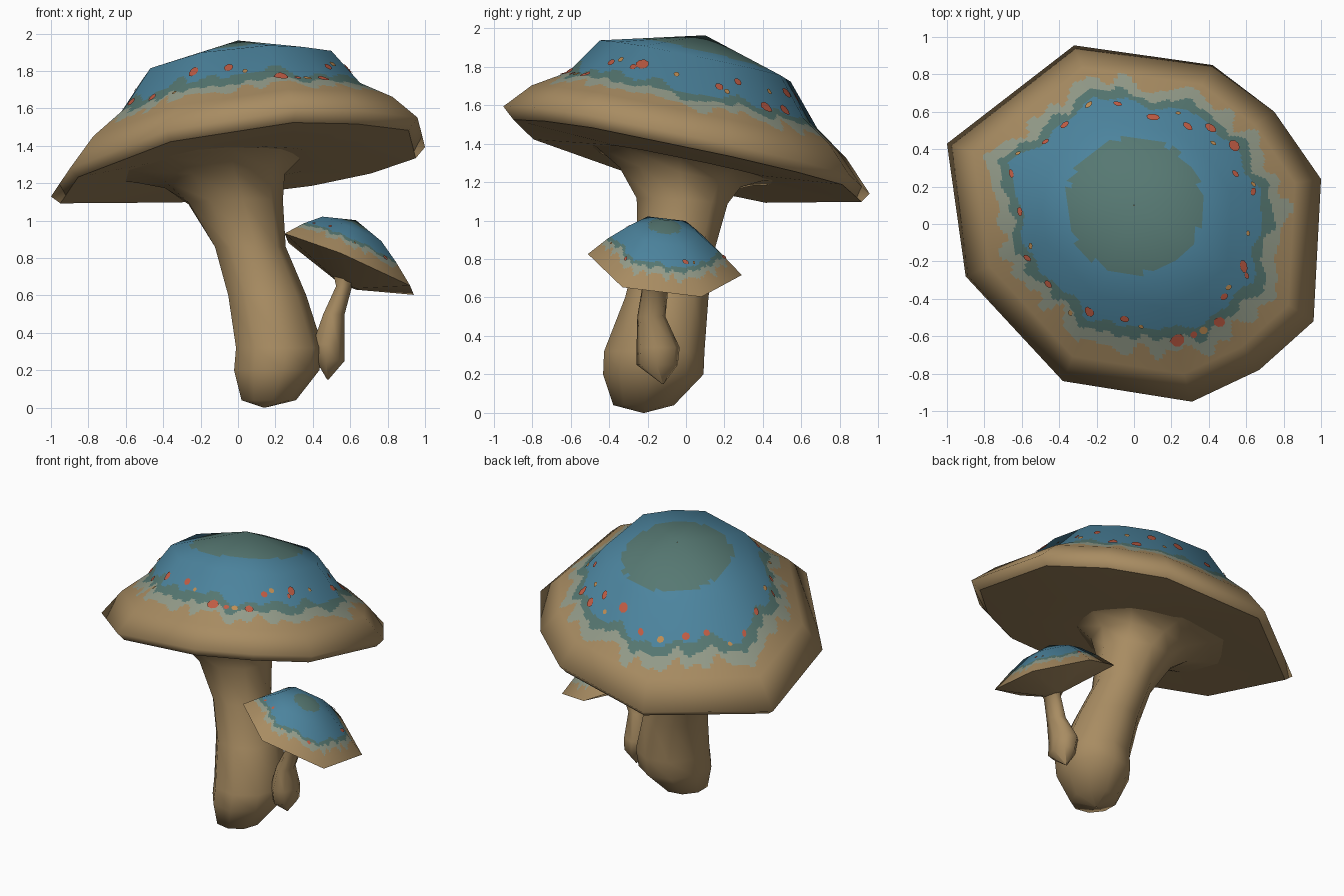
import bpy, math, random
from mathutils import Vector

if "Cube" in bpy.data.objects:
    bpy.data.objects.remove(bpy.data.objects["Cube"])

random.seed(4)


def material(name, r, g, b):
    lin = [((c / 255 + 0.055) / 1.055) ** 2.4 for c in (r, g, b)]
    m = bpy.data.materials.new(name)
    m.diffuse_color = (*lin, 1)
    m.use_nodes = True
    m.node_tree.nodes["Principled BSDF"].inputs["Base Color"].default_value = m.diffuse_color
    return m


BROWN, GREY, GREEN, BLUE, RED, ORANGE = range(6)
MATS = [material("tan brown", 168, 140, 98), material("pale grey green", 148, 156, 138),
        material("moss green", 86, 120, 114), material("blue", 76, 132, 158),
        material("coral red", 192, 92, 68), material("orange", 192, 142, 84)]


def add_mesh(name, verts, faces, colours=None, normals=None):
    me = bpy.data.meshes.new(name)
    me.from_pydata([tuple(v) for v in verts], [], faces)
    for m in MATS:
        me.materials.append(m)
    for i, p in enumerate(me.polygons):
        p.use_smooth = True
        p.material_index = colours[i] if colours else BROWN
    me.update()
    if normals:
        me.normals_split_custom_set_from_vertices([tuple(n) for n in normals])
    ob = bpy.data.objects.new(name, me)
    bpy.context.collection.objects.link(ob)
    return ob


def grid_faces(rows, n):
    return [(j * n + i, (j + 1) * n + i, (j + 1) * n + (i + 1) % n, j * n + (i + 1) % n)
            for j in range(rows - 1) for i in range(n)]


def teeth(freqs):
    """Ragged wave around the cap, roughly -1..1."""
    ph = [(f, random.uniform(0, 6.28)) for f in freqs]
    return lambda a: sum(math.sin(f * a + p) for f, p in ph) / len(ph)


def cap(name, centre, slope, corners, rings, under, shift, under_shift, bands, spots, radius, fine,
        bend=0, lean=0):
    cx, cy, cz = centre
    n = len(corners)

    def place(t, h, i, sh):
        k = 1 - t
        dx = sh[0] * k + (corners[i][0] - cx) * t
        dy = sh[1] * k + (corners[i][1] - cy) * t
        z = cz + (slope[0] - lean * k) * dx + slope[1] * dy + bend * dy * dy + h
        return Vector((cx + dx, cy + dy, z))

    # coarse cage gives shape and smooth normals
    cage = [place(t, h, i, shift) for t, h in rings for i in range(n)]
    tmp = bpy.data.meshes.new("cage")
    tmp.from_pydata([tuple(v) for v in cage], [], grid_faces(len(rings), n))
    tmp.update()
    cage_n = [v.normal.copy() for v in tmp.vertices]
    bpy.data.meshes.remove(tmp)
    for i in range(n):
        cage_n[i] = Vector((-slope[0], -slope[1], 1)).normalized()

    def sample(data, s, u):
        j = min(int(s), len(rings) - 2)
        f, i, g = s - j, int(math.floor(u)) % n, u - math.floor(u)
        q = (i + 1) % n
        return (data[j * n + i].lerp(data[j * n + q], g)).lerp(
            data[(j + 1) * n + i].lerp(data[(j + 1) * n + q], g), f)

    # painted cap surface: colour chosen by distance from the crown
    m, k = fine
    rows, cols = m * (len(rings) - 1) + 1, n * k
    verts = [sample(cage, j / m, i / k) for j in range(rows) for i in range(cols)]
    norms = [sample(cage_n, j / m, i / k).normalized() for j in range(rows) for i in range(cols)]
    w1, w2, w3 = teeth((7, 12, 19)), teeth((11, 23, 37)), teeth((17, 25, 33))
    disc, blue, green, grey = bands
    colours = []
    for j in range(rows - 1):
        s = (j + 0.5) / m
        a, b = rings[int(s)][0], rings[int(s) + 1][0]
        t = a + (b - a) * (s - int(s))
        for i in range(cols):
            p = verts[j * cols + i].lerp(verts[(j + 1) * cols + (i + 1) % cols], 0.5)
            ang = math.atan2(p.y - cy, p.x - cx)
            e1 = blue + 0.035 * w1(ang) + 0.02 * math.cos(ang - 0.9)
            e2 = e1 + (green - blue) + 0.028 * w2(ang)
            e3 = e2 + (grey - green) + 0.045 * w3(ang)
            crown = math.hypot(p.x - cx - shift[0], p.y - cy - shift[1]) < disc
            colours.append(BROWN if s > 3 or t > e3 else GREY if t > e2 else
                           GREEN if t > e1 or crown else BLUE)
    add_mesh(name + "_top", verts, grid_faces(rows, cols), colours, norms)

    # small round spots laid on the surface
    sv, sf, sc, sn = [], [], [], []
    for c in range(spots):
        u = (c + random.uniform(0.1, 0.9)) * n / spots
        s = random.uniform(1.4, 2.15)
        r = radius * (random.uniform(0.45, 0.8) if c % 3 == 0 else random.uniform(0.6, 1.2))
        du = r / max(0.05, (sample(cage, s, u + .01) - sample(cage, s, u - .01)).length / .02)
        ds = r / max(0.05, (sample(cage, s + .01, u) - sample(cage, s - .01, u)).length / .02)
        base = len(sv)
        ring = [(s, u)] + [(s + ds * math.sin(q * math.pi / 4), u + du * math.cos(q * math.pi / 4))
                           for q in range(8)]
        for a, b in ring:
            nn = sample(cage_n, a, b).normalized()
            sv.append(sample(cage, a, b) + nn * 0.007)
            sn.append(nn)
        for q in range(8):
            sf.append((base, base + 1 + (q + 1) % 8, base + 1 + q))
            sc.append(ORANGE if c % 3 == 0 else RED)
    add_mesh(name + "_spots", sv, sf, sc, sn)

    # underside
    uv = [place(t, h, i, shift if t > 0.9 else under_shift) for t, h in under for i in range(n)]
    add_mesh(name + "_underside", uv, grid_faces(len(under), n))


def stem(name, rings, sides, slope=(0, 0)):
    """Rings are (x, y, z, rx, ry, tilt)."""
    verts = []
    for x, y, z, rx, ry, tilt in rings:
        for i in range(sides):
            a = 2 * math.pi * i / sides
            dx, dy = rx * math.cos(a), ry * math.sin(a)
            verts.append((x + dx, y + dy, z + tilt * (slope[0] * dx + slope[1] * dy)))
    faces = [tuple(reversed(f)) for f in grid_faces(len(rings), sides)]
    add_mesh(name, verts, faces)


# large mushroom
cap("large_cap", (0, 0, 1.322), (0.116, -0.20),
    [(1.0, .24), (.75, .60), (.42, .85), (-.32, .955), (-1.0, .43), (-.90, -.28),
     (-.38, -.84), (.31, -.95), (.67, -.78), (.96, -.52)],
    [(.002, .66), (.52, .505), (.68, .29), (.86, .16), (1, 0), (.95, -.05)],
    [(.95, -.05), (.45, -.03), (.01, .02)],
    (0, .1), (0, 0), (.365, .66, .715, .785), 32, .031, (14, 24), bend=.05, lean=.1)
stem("large_stem", [
    (.14, -.22, .0, .004, .004, 0), (.16, -.22, .04, .15, .16, 0), (.20, -.17, .2, .235, .265, 0),
    (.215, -.165, .32, .24, .265, 0), (.15, -.10, .6, .215, .22, 0), (.06, -.05, .86, .195, .205, 0),
    (-.02, -.02, 1.1, .26, .24, .3), (-.08, -.03, 1.22, .33, .32, .8),
    (-.12, -.03, 1.285, .46, .44, 1), (-.14, -.02, 1.325, .62, .6, 1)], 9, (.116, -.20))

# small mushroom
cap("small_cap", (.6, -.11, .765), (-.42, -.10),
    [(.94, .08), (.62, .29), (.27, .12), (.25, -.30), (.55, -.51), (.92, -.33)],
    [(.002, .25), (.47, .185), (.74, .10), (1, 0)],
    [(1, 0), (.15, -.12), (.01, -.12)],
    (.03, 0), (-.02, -.03), (.085, .70, .75, .82), 9, .014, (14, 28))
stem("small_stem", [
    (.48, -.12, .15, .004, .004, 0), (.49, -.15, .25, .08, .11, 0), (.48, -.145, .34, .09, .115, 0),
    (.51, -.18, .5, .06, .075, 0), (.565, -.16, .65, .045, .07, 0), (.59, -.14, .72, .09, .1, 0)], 7)
